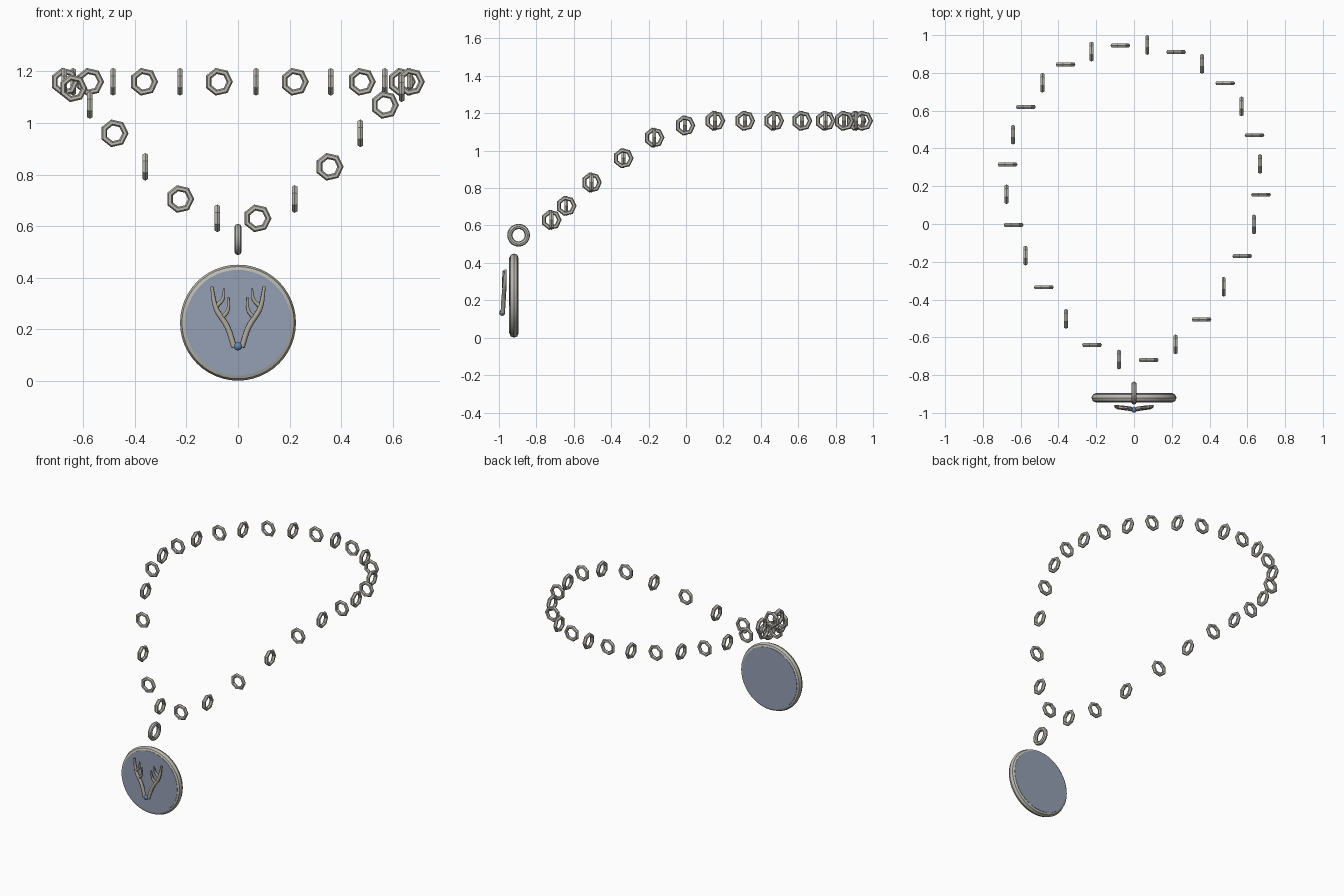
import bpy, math
from mathutils import Vector

if "Cube" in bpy.data.objects:
    bpy.data.objects.remove(bpy.data.objects["Cube"])


def material(name, color):
    m = bpy.data.materials.new(name)
    m.diffuse_color = (*color, 1)
    m.use_nodes = True
    m.node_tree.nodes["Principled BSDF"].inputs["Base Color"].default_value = m.diffuse_color
    return m


SILVER = material("silver", (0.50, 0.49, 0.44))
ENAMEL = material("blue_grey", (0.30, 0.35, 0.46))
GEM = material("gem_blue", (0.12, 0.25, 0.45))
ANTLER = material("antler_metal", (0.42, 0.39, 0.34))
PENDANT = Vector((0, -0.92, 0.225))


def finish(name, mat, smooth=False):
    o = bpy.context.object
    o.name = name
    o.data.materials.append(mat)
    if smooth:
        bpy.ops.object.shade_smooth_by_angle(angle=math.radians(40))
    return o


def ring(name, loc, major, minor, seg, sides, sideways=False, smooth=False):
    bpy.ops.mesh.primitive_torus_add(
        location=loc, rotation=(math.pi / 2, 0, math.pi / 2 if sideways else 0),
        major_radius=major, minor_radius=minor,
        major_segments=seg, minor_segments=sides)
    return finish(name, SILVER, smooth)


def tube(name, pts, radii, mat):
    c = bpy.data.curves.new(name, 'CURVE')
    c.dimensions = '3D'
    c.bevel_depth = 1
    c.bevel_resolution = 1
    c.resolution_u = 4
    c.use_fill_caps = True
    s = c.splines.new('BEZIER')
    s.bezier_points.add(len(pts) - 1)
    for b, p, r in zip(s.bezier_points, pts, radii):
        b.co, b.radius = p, r
        b.handle_left_type = b.handle_right_type = 'AUTO'
    o = bpy.data.objects.new(name, c)
    bpy.context.collection.objects.link(o)
    c.materials.append(mat)
    return o


# chain: seven-sided links turned alternately, clockwise from the back
chain = [(.07, .945, 1.16), (.22, .91, 1.16), (.36, .845, 1.16), (.48, .745, 1.16),
         (.57, .62, 1.16), (.635, .47, 1.16), (.667, .315, 1.16), (.67, .155, 1.16),
         (.635, -.005, 1.135), (.57, -.17, 1.07), (.475, -.335, .96), (.355, -.505, .83),
         (.22, -.64, .705), (.075, -.72, .63)]
for i, p in enumerate(chain):
    ring("chain_link", p, .043, .012, 7, 6, sideways=i % 2 == 0)
    ring("chain_link", (-p[0] - .005, p[1], p[2]), .043, .012, 7, 6, sideways=i % 2 == 1)

# bail ring above the pendant
ring("bail", (0, -.895, .548), .047, .014, 20, 8, sideways=True, smooth=True)

# pendant disc and rim
bpy.ops.mesh.primitive_cylinder_add(vertices=48, radius=.205, depth=.05,
                                    location=PENDANT, rotation=(math.pi / 2, 0, 0))
finish("pendant_disc", ENAMEL, True)
ring("pendant_rim", PENDANT, .200, .025, 48, 8, smooth=True)

# mirrored antlers, each a beam with two inner tines
for s in (-1, 1):
    def side(pts):
        return [(s * x, y, z) for x, y, z in pts]
    tube("antler_beam", side([(.015, -.98, .13), (.042, -.975, .21), (.085, -.97, .28),
                              (.102, -.965, .365)]), (.012, .012, .011, .006), ANTLER)
    tube("antler_lower_tine", side([(.06, -.972, .245), (.04, -.975, .272),
                                    (.036, -.98, .325)]), (.009, .008, .004), ANTLER)
    tube("antler_upper_tine", side([(.083, -.97, .29), (.06, -.973, .315),
                                    (.054, -.978, .358)]), (.009, .008, .004), ANTLER)

# small gem where the antlers meet
bpy.ops.mesh.primitive_uv_sphere_add(segments=12, ring_count=8, radius=.016,
                                     location=(0, -.983, .133))
finish("gem", GEM, True)
